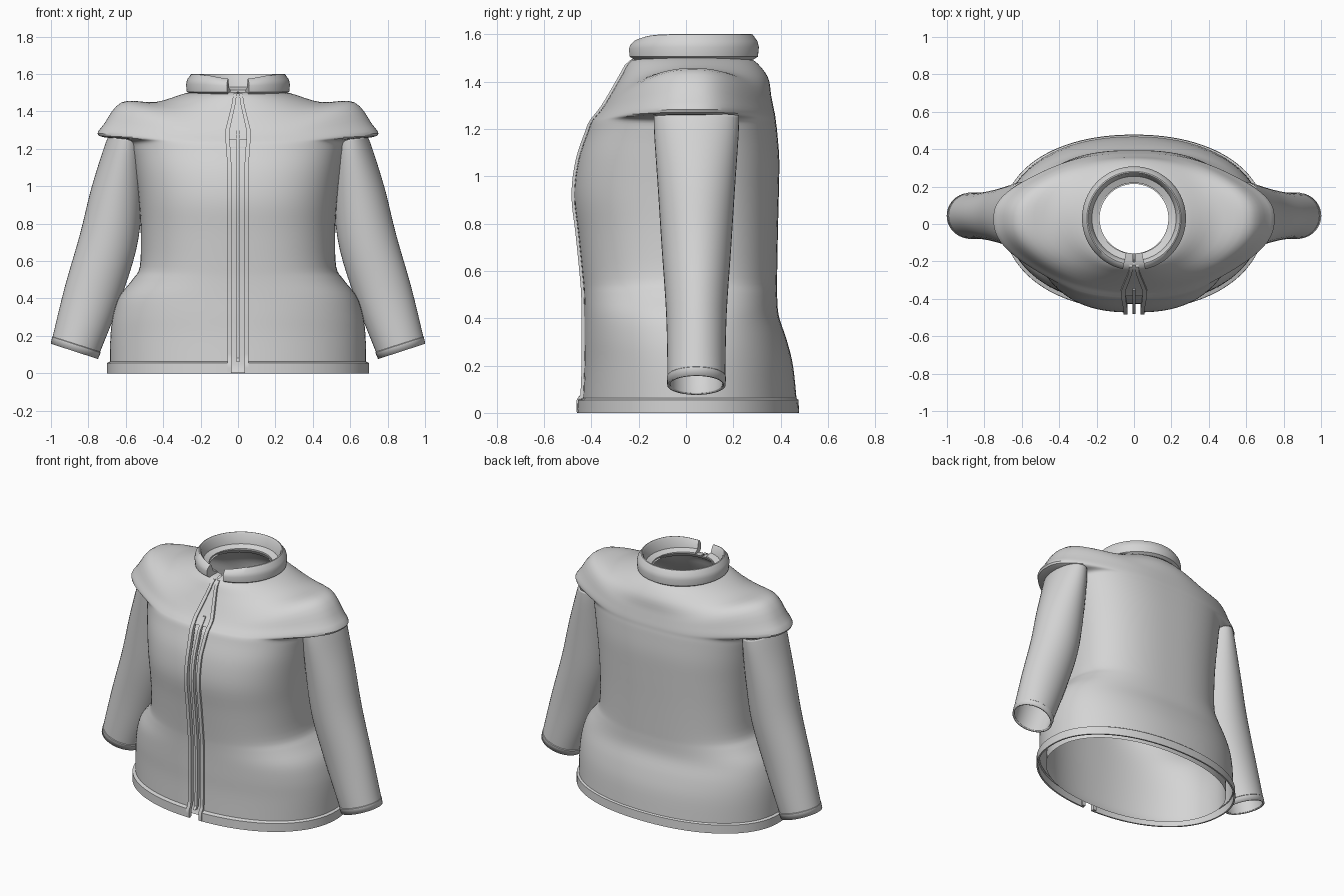
import bpy, bmesh, math

if "Cube" in bpy.data.objects:
    bpy.data.objects.remove(bpy.data.objects["Cube"])

cloth = bpy.data.materials.new("light_grey_cloth")
cloth.diffuse_color = (0.66, 0.66, 0.66, 1)
cloth.use_nodes = True
cloth.node_tree.nodes["Principled BSDF"].inputs["Base Color"].default_value = cloth.diffuse_color
N = 96
YC = 0.03
# Placket edges: height, inner x, outer x
PLACKET = [(0, .034, .056), (1.1, .034, .056), (1.29, .047, .07), (1.44, .013, .033),
           (1.52, .004, .02)]


def loft(name, rings, closed=True, loop=False, caps=False, angle=35):
    """Skin a list of equal-length point rings."""
    bm = bmesh.new()
    vs = [[bm.verts.new(p) for p in r] for r in rings]
    n = len(rings[0])
    for j in range(len(vs) if loop else len(vs) - 1):
        a, b = vs[j], vs[(j + 1) % len(vs)]
        for i in range(n if closed else n - 1):
            k = (i + 1) % n
            bm.faces.new((a[i], a[k], b[k], b[i]))
    if caps:
        bm.faces.new(vs[0])
        bm.faces.new(vs[-1])
    if caps or loop:
        bmesh.ops.recalc_face_normals(bm, faces=bm.faces[:])
    me = bpy.data.meshes.new(name)
    bm.to_mesh(me)
    bm.free()
    ob = bpy.data.objects.new(name, me)
    bpy.context.collection.objects.link(ob)
    me.materials.append(cloth)
    bpy.ops.object.select_all(action='DESELECT')
    ob.select_set(True)
    bpy.context.view_layer.objects.active = ob
    bpy.ops.object.shade_smooth_by_angle(angle=math.radians(angle))
    return ob


def smooth_rows(rows, steps):
    """Catmull-Rom interpolation of table rows."""
    out = []
    for i in range(len(rows) - 1):
        p0, p1, p2 = rows[max(i - 1, 0)], rows[i], rows[i + 1]
        p3 = rows[min(i + 2, len(rows) - 1)]
        for s in range(steps):
            t = s / steps
            out.append([0.5 * (2 * b + (c - a) * t + (2 * a - 5 * b + 4 * c - d) * t * t
                               + (3 * b - a - 3 * c + d) * t ** 3)
                        for a, b, c, d in zip(p0, p1, p2, p3)])
    out.append(list(rows[-1]))
    return out


def spow(v, e):
    return math.copysign(abs(v) ** e, v)


def width_at(z, table):
    for (z0, a0, b0), (z1, a1, b1) in zip(table, table[1:]):
        if z <= z1:
            f = (z - z0) / (z1 - z0)
            return a0 + (a1 - a0) * f, b0 + (b1 - b0) * f
    return table[-1][1:]


def body_ring(row, opened=True):
    """Squarish oval, optionally open at the front between the plackets."""
    w, cap, zs, yf, zf, yb, zb, e = row
    gap = math.asin((width_at(zf, PLACKET)[0] / w) ** (1 / e)) if opened else 0
    pts = []
    for i in range(N + 1 if opened else N):
        t = -math.pi / 2 + gap + (2 * math.pi - 2 * gap) * i / N
        c, s = math.cos(t), math.sin(t)
        k = abs(c) ** 3
        x = (w + cap * abs(c) ** 5) * spow(c, e)
        y = YC + (yb - YC if s > 0 else YC - yf) * spow(s, e)
        zm = zb if s > 0 else zf
        pts.append((x, y, zm + (zs - zm) * k))
    return pts


# Body: half width, shoulder flare, side z, front y, front z, back y, back z, squareness
low = [(.685, .05, -.436, .468, .93), (.682, .2, -.43, .452, .91), (.668, .31, -.43, .425, .88),
       (.635, .41, -.43, .392, .85), (.565, .5, -.432, .385, .82), (.525, .57, -.437, .385, .8),
       (.52, .75, -.455, .388, .8), (.53, .92, -.473, .392, .8), (.548, 1.07, -.455, .394, .8)]
rows = [(w, 0, z, yf, z, yb, z, e) for w, z, yf, yb, e in low]
rows += [(.568, 0, 1.19, -.415, 1.19, .385, 1.19, .8),
         (.575, .02, 1.245, -.40, 1.23, .38, 1.23, .8),
         (.58, .165, 1.27, -.385, 1.25, .377, 1.255, .8),
         (.575, .14, 1.335, -.36, 1.28, .37, 1.29, .82),
         (.54, .08, 1.45, -.33, 1.325, .36, 1.34, .86),
         (.41, .03, 1.45, -.275, 1.42, .345, 1.42, .94),
         (.28, 0, 1.497, -.23, 1.49, .285, 1.49, 1),
         (.184, 0, 1.51, -.157, 1.505, .214, 1.505, 1)]
dense = smooth_rows(rows, 4)
loft("jacket_body", [body_ring(r) for r in dense], closed=False)

# Inner lining, unbroken at the front
inner = [(w - .045, 0, zs - .02 * (zs > 1.2), yf + .045, zf - .02 * (zf > 1.2),
          yb - .045, zb - .02 * (zb > 1.2), e) for w, c, zs, yf, zf, yb, zb, e in rows[:-2]]
inner = [(.64, 0, .005, -.405, .005, .425, .005, .93)] + inner
inner += [(.25, 0, 1.47, -.20, 1.465, .255, 1.465, 1), (.184, 0, 1.5, -.157, 1.495, .214, 1.495, 1)]
loft("lining", [body_ring(r, False) for r in smooth_rows(inner, 3)])

# Thin hem band around the bottom
hem = [(.70, -.46, .478, 0), (.70, -.458, .475, .055), (.684, -.434, .466, .063),
       (.684, -.434, .466, .052), (.69, -.448, .467, .05), (.69, -.45, .468, 0)]
loft("hem_band", [body_ring((w, 0, z, f, z, b, z, .93)) for w, f, b, z in hem],
     closed=False, loop=True)

# Sleeves: centre x, centre z, x radius, y radius, tilt in degrees
arm = [(.874, .12, .131, .121, 18), (.861, .165, .134, .122, 18), (.78, .42, .152, .128, 17),
       (.695, .70, .156, .147, 15), (.648, .95, .142, .163, 13),
       (.612, 1.17, .112, .178, 10), (.60, 1.255, .095, .18, 6)]


def arm_ring(cx, cz, rx, ry, tilt):
    a = math.radians(tilt)
    pts = []
    for i in range(40):
        t = 2 * math.pi * i / 40
        u = rx * math.cos(t)
        pts.append((cx + u * math.cos(a), .044 + ry * math.sin(t), cz + u * math.sin(a)))
    return pts


def mirrored(ob, thick=0):
    if thick:
        s = ob.modifiers.new("thickness", 'SOLIDIFY')
        s.thickness, s.offset = thick, -1
    ob.modifiers.new("mirror", 'MIRROR')


mirrored(loft("sleeves", [arm_ring(*r) for r in smooth_rows(arm, 4)]), 0.01)
cuff = [(.875, .117, .133, .123, 18), (.864, .152, .136, .125, 18), (.863, .156, .132, .121, 18)]
mirrored(loft("cuffs", [arm_ring(*r) for r in cuff]), 0.01)

# Standing collar, open at the front
profile = [(.19, 1.505), (.255, 1.493), (.274, 1.505), (.278, 1.545), (.272, 1.57),
           (.252, 1.598), (.246, 1.6), (.238, 1.59), (.225, 1.53), (.19, 1.515)]
collar = []
for i in range(65):
    t = 0.215 + (2 * math.pi - 0.43) * i / 64
    dip = 0.36 * max(0, math.cos(t)) ** 5
    collar.append([(r * math.sin(t), YC - r * math.cos(t), z - dip * max(0, z - 1.52))
                   for r, z in profile])
loft("collar", collar, caps=True)


def front_y(z):
    """Depth of the front centre line at height z."""
    for a, b in zip(dense, dense[1:]):
        if a[4] <= z <= b[4]:
            return a[3] + (b[3] - a[3]) * (z - a[4]) / max(b[4] - a[4], 1e-6)
    return dense[0][3] if z < 1 else dense[-1][3]


def front_strip(name, z0, z1, table, lift, steps=60):
    """Strip following the front between two x edges, mirrored."""
    rings = []
    for i in range(steps + 1):
        z = z0 + (z1 - z0) * i / steps
        a, b = width_at(z, table)
        y = front_y(z)
        if z < .065:
            y = min(y, -.452)
        rings.append([(a, y + .015, z), (b, y + .015, z), (b, y - lift, z), (a, y - lift, z)])
    mirrored(loft(name, rings, caps=True))


# Front plackets that splay around the upper chest, the zip, and the panel above it
front_strip("plackets", .003, 1.495, PLACKET, .011)
front_strip("zip_teeth", .06, 1.3, [(0, 0, .009), (1.3, 0, .009)], .008)
front_strip("chest_panel", 1.25, 1.495, [(z, 0, a + .006) for z, a, b in PLACKET], 0, 16)
